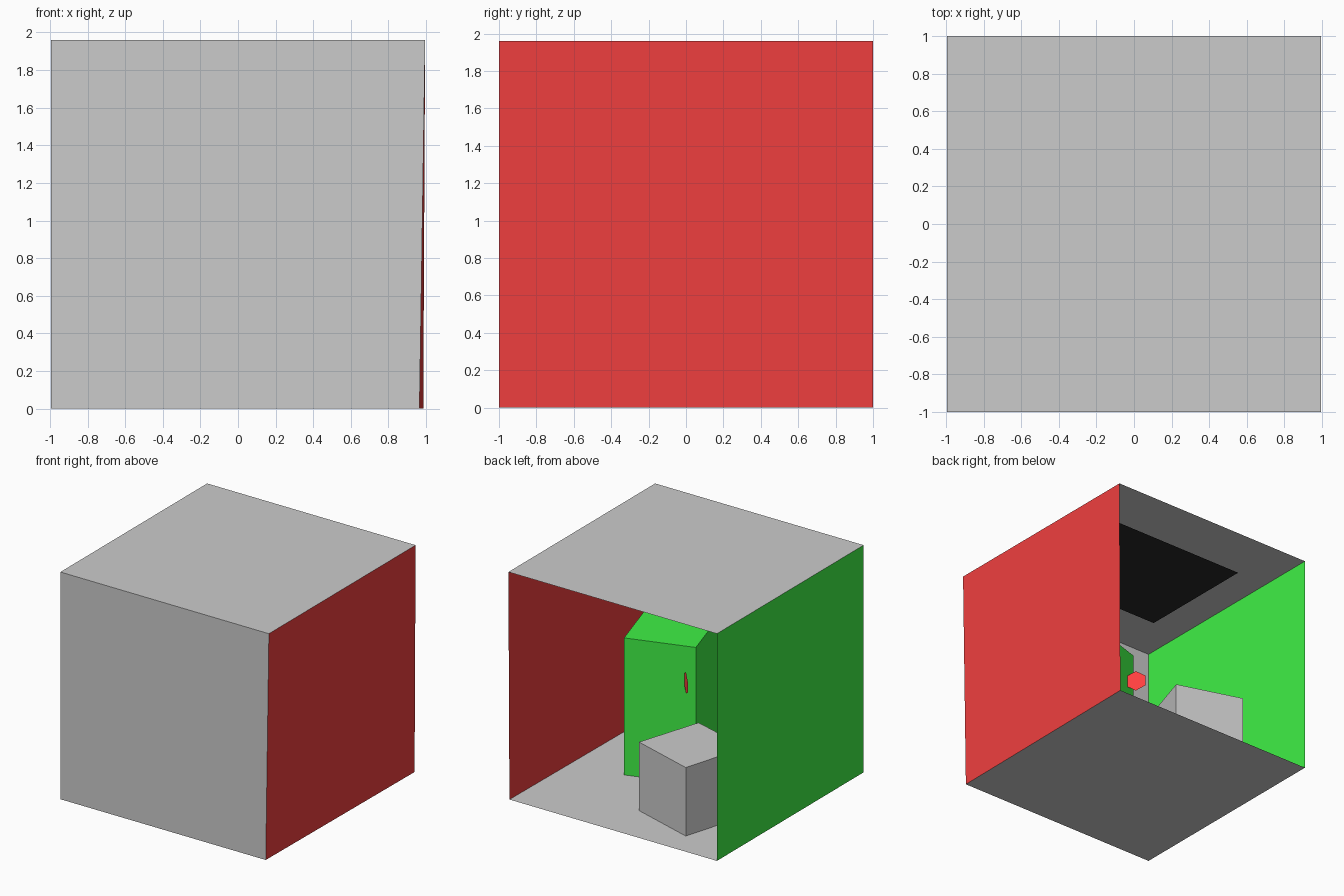
import bpy, bmesh
from math import radians
from mathutils import Matrix

if "Cube" in bpy.data.objects:
    bpy.data.objects.remove(bpy.data.objects["Cube"])


def material(name, rgb):
    m = bpy.data.materials.new(name)
    m.diffuse_color = (*rgb, 1)
    m.use_nodes = True
    m.node_tree.nodes["Principled BSDF"].inputs["Base Color"].default_value = m.diffuse_color
    return m


RED = material("red_paint", (0.87, 0.05, 0.05))
GREEN = material("green_paint", (0.05, 0.87, 0.06))
BLACK = material("lamp_black", (0.02, 0.02, 0.02))
SIGNAL = material("bright_red", (1.0, 0.05, 0.05))


def finish(name, bm, mat=None):
    me = bpy.data.meshes.new(name)
    bm.to_mesh(me)
    bm.free()
    if mat:
        me.materials.append(mat)
    ob = bpy.data.objects.new(name, me)
    bpy.context.collection.objects.link(ob)
    return ob


def panel(name, corners, mat=None):
    bm = bmesh.new()
    bm.faces.new([bm.verts.new(c) for c in corners])
    return finish(name, bm, mat)


def block(name, footprint, height, mat=None):
    bm = bmesh.new()
    base = bm.faces.new([bm.verts.new((x, y, 0)) for x, y in footprint])
    top = bmesh.ops.extrude_face_region(bm, geom=[base], use_keep_orig=True)["geom"]
    bmesh.ops.translate(bm, vec=(0, 0, height),
                        verts=[g for g in top if isinstance(g, bmesh.types.BMVert)])
    bmesh.ops.recalc_face_normals(bm, faces=bm.faces)
    return finish(name, bm, mat)


# Room corners: the red wall leans slightly, the +y side stays open
H = 1.96
g0, g1, g2, g3 = (-.995, -1, 0), (-.995, 1, 0), (-.995, 1, H), (-.995, -1, H)
r0, r1, r2, r3 = (.965, -1, 0), (.985, 1, 0), (.995, 1, H), (.995, -1, H)
panel("floor", [g0, r0, r1, g1])
panel("ceiling", [g3, g2, r2, r3])
panel("closed_wall", [g0, g3, r3, r0])
panel("green_wall", [g0, g1, g2, g3], GREEN)
panel("red_wall", [r0, r3, r2, r1], RED)

# Ceiling lamp panel
panel("ceiling_lamp", [(-.685, -.565, 1.95), (-.685, .515, 1.95),
                       (.675, .515, 1.95), (.675, -.565, 1.95)], BLACK)

# Two turned blocks
block("short_block", [(-.532, .763), (-.699, .192), (-.138, .025), (.039, .586)], .591)
block("tall_block", [(.512, .113), (-.049, -.064), (.128, -.635), (.690, -.458)], 1.182, GREEN)

# Small floating hexagon, standing upright and facing the +x +y corner
bm = bmesh.new()
pose = (Matrix.Translation((-.009, .013, .895)) @ Matrix.Rotation(radians(45), 4, 'Z')
        @ Matrix.Rotation(radians(90), 4, 'Y'))
bmesh.ops.create_circle(bm, cap_ends=True, segments=6, radius=.092,
                        matrix=pose @ Matrix.Rotation(radians(30), 4, 'Z'))
# turn so that one corner points up
top = max(bm.verts, key=lambda v: v.co.z)
if top.co.z < .895 + .09:
    bmesh.ops.rotate(bm, verts=bm.verts, cent=(-.009, .013, .895),
                     matrix=Matrix.Rotation(radians(30), 3, (1, 1, 0)))
finish("hexagon_disc", bm, SIGNAL)
